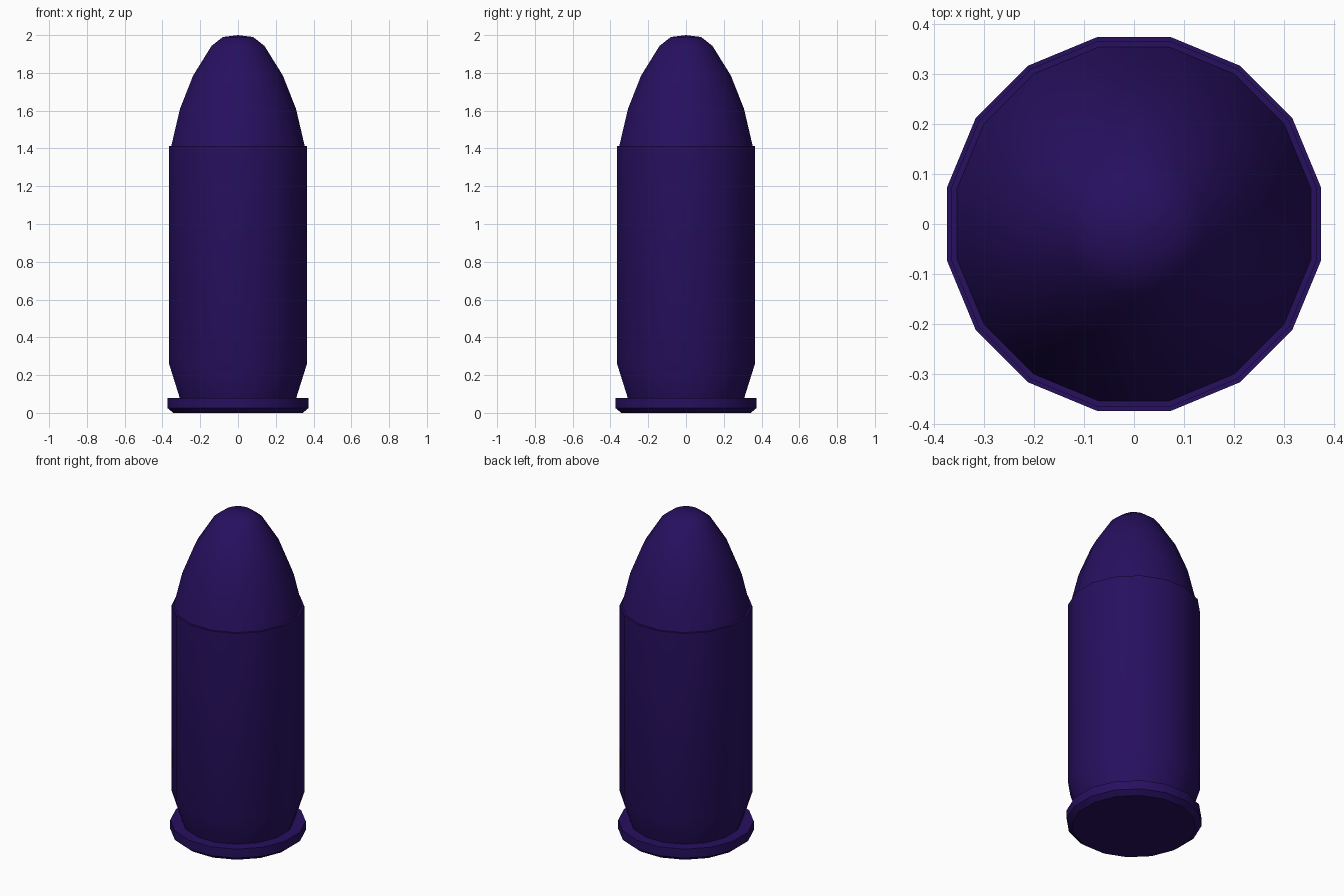
import bpy
import bmesh
import math

cube = bpy.data.objects.get("Cube")
if cube:
    bpy.data.objects.remove(cube, do_unlink=True)

SIDES = 16
HALF_STEP = math.pi / SIDES

# Single deep violet finish
violet = bpy.data.materials.new("deep_violet")
violet.use_nodes = True
colour = (0.02, 0.005, 0.115, 1.0)
violet.diffuse_color = colour
violet.node_tree.nodes["Principled BSDF"].inputs["Base Color"].default_value = colour


def lathe(name, profile, apex=None, smooth_angle=30):
    """Turn (half width across flats, height) pairs into a closed solid."""
    bm = bmesh.new()
    rings = []
    for half_width, z in profile:
        r = half_width / math.cos(HALF_STEP)
        angles = [HALF_STEP * (2 * i + 1) for i in range(SIDES)]
        rings.append([bm.verts.new((r * math.cos(a), r * math.sin(a), z)) for a in angles])
    for low, high in zip(rings, rings[1:]):
        for i in range(SIDES):
            j = (i + 1) % SIDES
            bm.faces.new((low[i], low[j], high[j], high[i]))
    bm.faces.new(rings[0][::-1])
    if apex is None:
        bm.faces.new(rings[-1])
    else:
        tip = bm.verts.new((0, 0, apex))
        for i in range(SIDES):
            bm.faces.new((rings[-1][i], rings[-1][(i + 1) % SIDES], tip))
    bmesh.ops.recalc_face_normals(bm, faces=bm.faces)

    mesh = bpy.data.meshes.new(name)
    bm.to_mesh(mesh)
    bm.free()
    mesh.materials.append(violet)
    obj = bpy.data.objects.new(name, mesh)
    bpy.context.collection.objects.link(obj)
    bpy.ops.object.select_all(action='DESELECT')
    obj.select_set(True)
    bpy.context.view_layer.objects.active = obj
    bpy.ops.object.shade_smooth_by_angle(angle=math.radians(smooth_angle))
    return obj


# Flanged base with a chamfered lower edge
lathe("base_rim", [(0.342, 0), (0.373, 0.025), (0.373, 0.08)])

# Straight casing with a tapered foot
lathe("casing", [(0.307, 0.075), (0.365, 0.26), (0.365, 1.412)])

# Rounded nose, slightly narrower than the casing mouth
lathe("nose", [(0.355, 1.405), (0.307, 1.61), (0.238, 1.785),
               (0.14, 1.943), (0.08, 1.99)], apex=2.0, smooth_angle=60)
